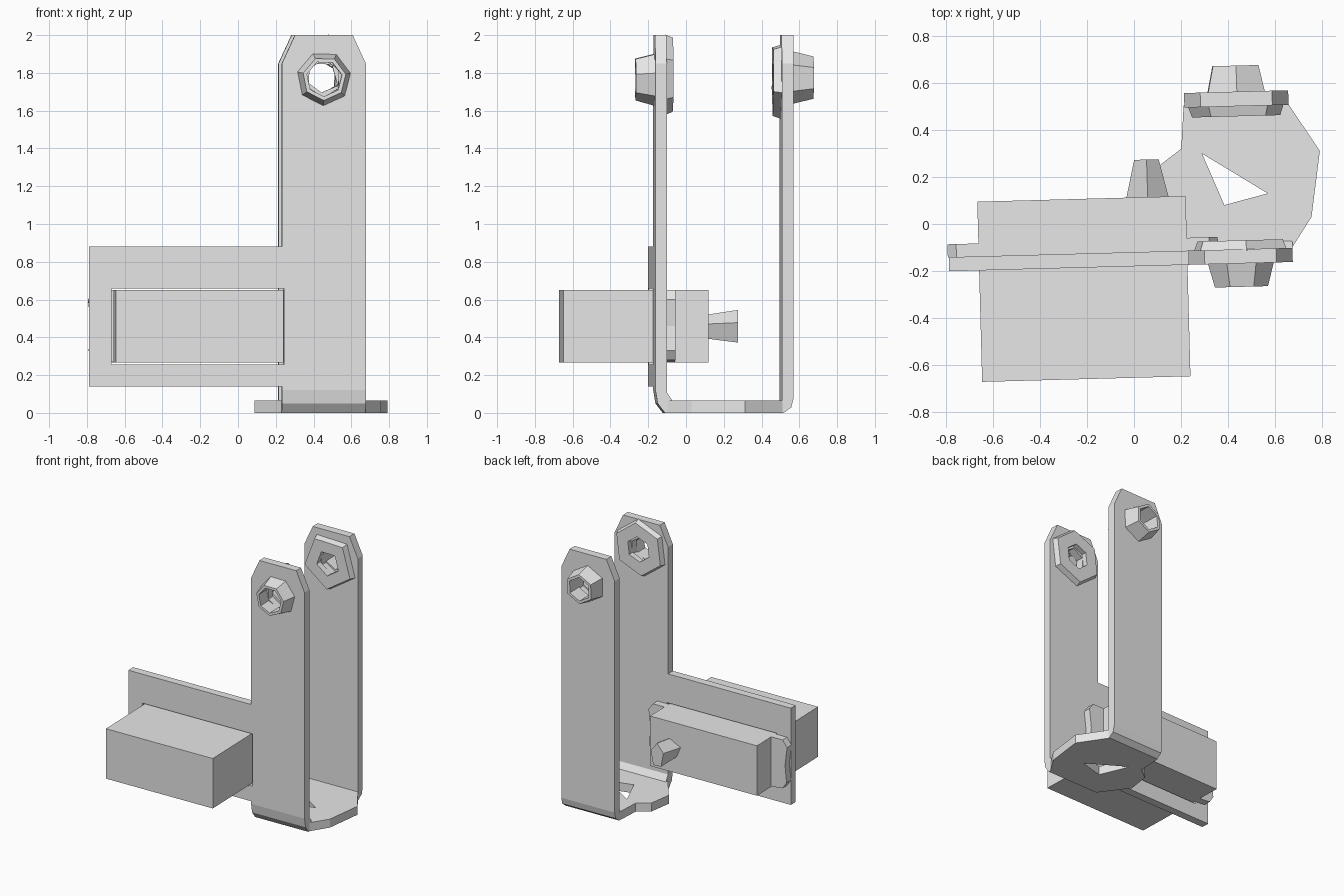
import bpy, bmesh, math
from mathutils import Matrix, Vector

cube = bpy.data.objects.get("Cube")
if cube:
    bpy.data.objects.remove(cube)

grey = bpy.data.materials.new("plain grey")
grey.use_nodes = True
grey.diffuse_color = (0.8, 0.8, 0.8, 1)
grey.node_tree.nodes["Principled BSDF"].inputs["Base Color"].default_value = (0.8, 0.8, 0.8, 1)


def finish(name, bm):
    bmesh.ops.recalc_face_normals(bm, faces=bm.faces)
    mesh = bpy.data.meshes.new(name)
    bm.to_mesh(mesh)
    bm.free()
    mesh.materials.append(grey)
    obj = bpy.data.objects.new(name, mesh)
    bpy.context.collection.objects.link(obj)
    return obj


def prism(name, outline, axis, low, high):
    """Extrude a 2D outline along one axis."""
    bm = bmesh.new()

    def place(p, d):
        c = list(p)
        c.insert(axis, d)
        return bm.verts.new(c)

    face = bm.faces.new([place(p, low) for p in outline])
    ext = bmesh.ops.extrude_face_region(bm, geom=[face])["geom"]
    step = Vector((0, 0, 0))
    step[axis] = high - low
    bmesh.ops.translate(bm, vec=step, verts=[v for v in ext if isinstance(v, bmesh.types.BMVert)])
    return finish(name, bm)


def box(name, x, y, z):
    return prism(name, [(x[0], y[0]), (x[1], y[0]), (x[1], y[1]), (x[0], y[1])], 2, *z)


def loft(name, loops, sides, closed, x, z, turn=0.0):
    """Skin polygon loops (y, x radius, z radius) set along y."""
    bm = bmesh.new()
    rows = []
    for y, rx, rz in loops:
        angles = [turn + math.tau * i / sides for i in range(sides)]
        rows.append([bm.verts.new((x + rx * math.cos(a), y, z + rz * math.sin(a))) for a in angles])
    pairs = list(zip(rows, rows[1:]))
    if closed:
        pairs.append((rows[-1], rows[0]))
    else:
        bm.faces.new(rows[0])
        bm.faces.new(rows[-1])
    for a, b in pairs:
        for i in range(sides):
            j = (i + 1) % sides
            bm.faces.new((a[i], a[j], b[j], b[i]))
    return finish(name, bm)


def combine(target, tool, operation):
    mod = target.modifiers.new("combine", "BOOLEAN")
    mod.operation = operation
    mod.solver = "EXACT"
    mod.object = tool
    bpy.context.view_layer.objects.active = target
    bpy.ops.object.modifier_apply(modifier=mod.name)
    bpy.data.objects.remove(tool)


# U-shaped bracket strip
bend = [(-0.18, 2.0), (-0.18, 0.12), (-0.168, 0.05), (-0.13, 0.0), (0.5, 0.0),
        (0.54, 0.03), (0.552, 0.08), (0.552, 2.0), (0.49, 2.0), (0.49, 0.065),
        (-0.09, 0.065), (-0.12, 0.11), (-0.12, 2.0)]
frame = prism("bracket_frame", bend, 0, 0.228, 0.672)

# Clipped upper corners of both arms
for x, side in ((0.228, -1), (0.672, 1)):
    corner = [(x + side * 0.05, 1.74), (x + side * 0.05, 2.1), (x - side * 0.115, 2.1), (x, 1.85)]
    combine(frame, prism("corner_cutter", corner, 1, -0.5, 0.8), "DIFFERENCE")

# Base plate with its three-sided opening
base = [(0.225, 0.5), (0.21, 0.315), (0.12, 0.25), (0.09, 0.08), (0.23, -0.12),
        (0.67, -0.12), (0.757, 0.01), (0.8, 0.29), (0.67, 0.495)]
combine(frame, prism("base_plate", base, 2, 0.0, 0.065), "UNION")
opening = [(0.298, 0.292), (0.573, 0.115), (0.387, 0.07)]
combine(frame, prism("base_cutter", opening, 2, -0.1, 0.2), "DIFFERENCE")

# Side mounting plate with a window for the motor
combine(frame, box("side_plate", (-0.793, 0.25), (-0.18, -0.12), (0.14, 0.88)), "UNION")
combine(frame, box("window_cutter", (-0.675, 0.238), (-0.4, 0.2), (0.257, 0.658)), "DIFFERENCE")

# Shaft hole through both arms
hole = [(-0.5, 0.09, 0.1), (0.8, 0.09, 0.1)]
combine(frame, loft("shaft_cutter", hole, 6, False, 0.45, 1.77, 0.5), "DIFFERENCE")

# Motor body, mounting ears and output shaft
parts = [frame, box("motor_body", (-0.665, 0.223), (-0.655, 0.113), (0.268, 0.65))]
ear = [(-0.665, 0.27), (-0.76, 0.28), (-0.793, 0.33), (-0.78, 0.46),
       (-0.797, 0.6), (-0.76, 0.65), (-0.665, 0.65)]
parts.append(prism("right_motor_ear", ear, 1, -0.12, -0.065))
parts.append(prism("left_motor_ear", [(-0.442 - x, z) for x, z in ear], 1, -0.12, -0.065))
parts.append(loft("motor_shaft", [(0.11, 0.095, 0.07), (0.273, 0.055, 0.095)],
                  5, False, 0.06, 0.45, 0.3))

# Bearing hubs outside the arms and collars inside them
for name, outer, inner, sides, r, bore, z, turn in (
        ("front_hub", -0.28, -0.175, 7, 0.145, 0.095, 1.77, 0.2),
        ("back_hub", 0.663, 0.548, 6, 0.14, 0.09, 1.775, 0.5),
        ("front_collar", -0.082, -0.125, 6, 0.215, 0.095, 1.79, 0.4),
        ("back_collar", 0.447, 0.495, 5, 0.215, 0.095, 1.77, 0.9)):
    top = r * (0.8 if "hub" in name else 0.92)
    loops = [(inner, r, r), (outer, top, top), (outer, bore, bore), (inner, bore, bore)]
    parts.append(loft(name, loops, sides, True, 0.45, z, turn))

# The whole assembly stands slightly turned
for part in parts:
    part.data.transform(Matrix.Rotation(0.027, 4, "Z"))
